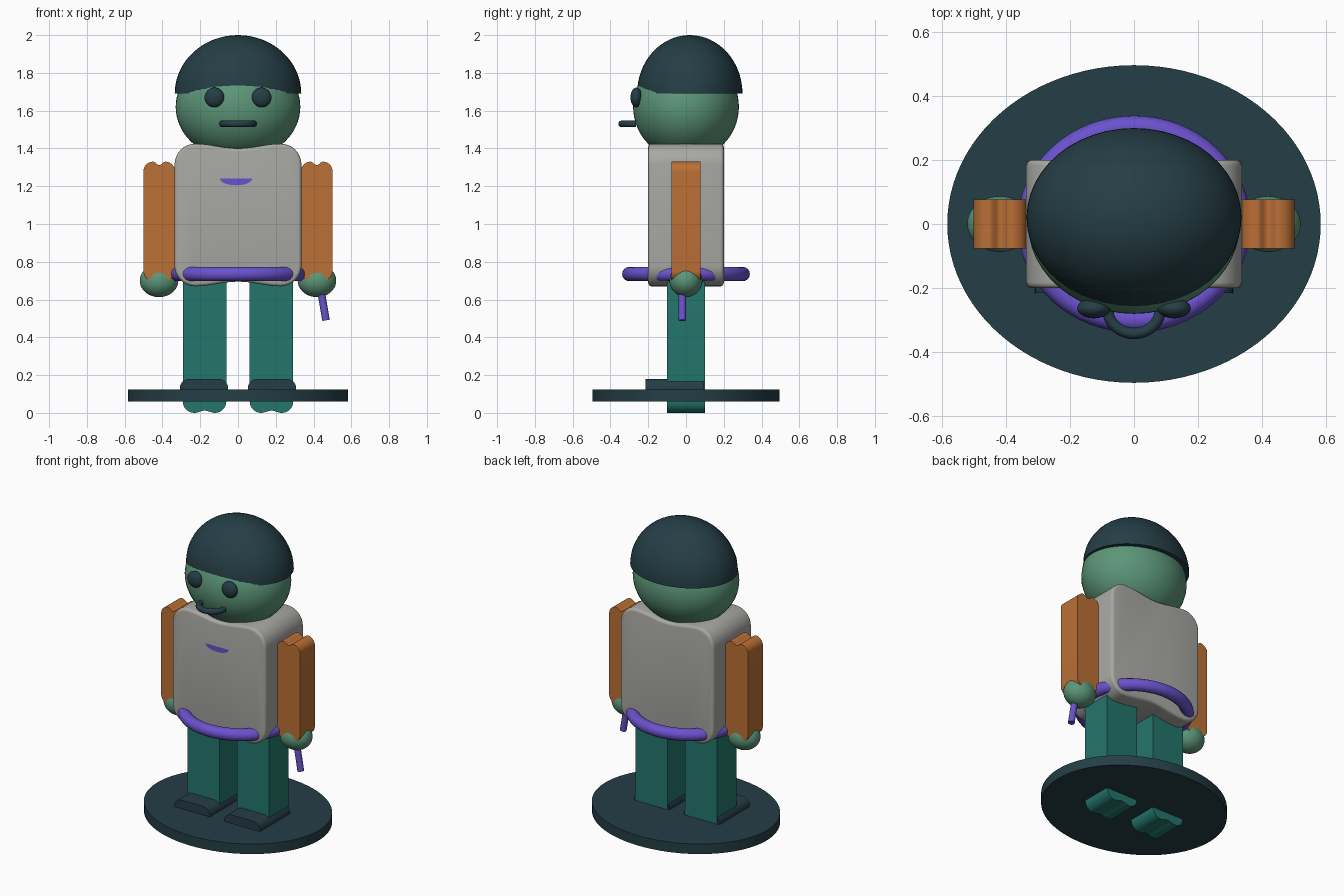
import bpy, bmesh, math
from mathutils import Vector, Matrix

cube = bpy.data.objects.get("Cube")
if cube:
    bpy.data.objects.remove(cube, do_unlink=True)


def material(name, rgb):
    m = bpy.data.materials.new(name)
    m.use_nodes = True
    m.diffuse_color = (*rgb, 1)
    m.node_tree.nodes["Principled BSDF"].inputs["Base Color"].default_value = (*rgb, 1)
    return m


DARK = material("dark slate", (.018, .048, .061))
SKIN = material("green skin", (.107, .305, .19))
SHIRT = material("grey shirt", (.39, .39, .37))
SLEEVE = material("orange sleeve", (.50, .16, .036))
TROUSER = material("teal trousers", (.017, .18, .15))
PURPLE = material("purple trim", (.144, .084, .61))


def finish(name, bm, mat):
    """Turn a bmesh into a smooth shaded object with sharp edges kept."""
    bmesh.ops.recalc_face_normals(bm, faces=bm.faces)
    me = bpy.data.meshes.new(name)
    bm.to_mesh(me)
    bm.free()
    me.materials.append(mat)
    ob = bpy.data.objects.new(name, me)
    bpy.context.collection.objects.link(ob)
    bpy.ops.object.select_all(action='DESELECT')
    ob.select_set(True)
    bpy.context.view_layer.objects.active = ob
    bpy.ops.object.shade_smooth_by_angle(angle=math.radians(35))
    return ob


def ellipsoid(name, mat, centre, radii, dome=False):
    bm = bmesh.new()
    bmesh.ops.create_uvsphere(bm, u_segments=48, v_segments=32, radius=1)
    if dome:
        cut = bmesh.ops.bisect_plane(bm, geom=bm.verts[:] + bm.edges[:] + bm.faces[:],
                                     plane_co=(0, 0, 0), plane_no=(0, 0, 1), clear_inner=True)
        bmesh.ops.holes_fill(bm, edges=[e for e in bm.edges if e.is_boundary])
    bmesh.ops.transform(bm, verts=bm.verts,
                        matrix=Matrix.Translation(centre) @ Matrix.Diagonal((*radii, 1)))
    return finish(name, bm, mat)


def cylinder(name, mat, start, end, rx, ry, sides):
    a, b = Vector(start), Vector(end)
    bm = bmesh.new()
    bmesh.ops.create_cone(bm, cap_ends=True, segments=sides, radius1=1, radius2=1,
                          depth=(b - a).length)
    turn = (b - a).to_track_quat('Z', 'Y').to_matrix().to_4x4()
    bmesh.ops.transform(bm, verts=bm.verts, matrix=Matrix.Translation((a + b) / 2) @ turn
                        @ Matrix.Diagonal((rx, ry, 1, 1)))
    return finish(name, bm, mat)


def ring(name, mat, centre, rx, ry, tube, start=0, sweep=math.tau, steps=64):
    """Round tube swept along an ellipse, or along part of one."""
    bm = bmesh.new()
    closed = sweep >= math.tau
    loops = []
    for i in range(steps if closed else steps + 1):
        a = start + sweep * i / steps
        loop = []
        for j in range(16):
            b = math.tau * j / 16
            out = tube * math.cos(b)
            loop.append(bm.verts.new(Vector(centre) + Vector((
                (rx + out) * math.cos(a), (ry + out) * math.sin(a), tube * math.sin(b)))))
        loops.append(loop)
    pairs = list(zip(loops, loops[1:])) + ([(loops[-1], loops[0])] if closed else [])
    for p, q in pairs:
        for j in range(16):
            k = (j + 1) % 16
            bm.faces.new((p[j], p[k], q[k], q[j]))
    if not closed:
        bm.faces.new(loops[0])
        bm.faces.new(loops[-1])
    return finish(name, bm, mat)


def slab(name, mat, x, y, z, radius, dip=0, bevel=0):
    """Rounded front outline, dipped mid top and bottom, extruded from front to back."""
    cx, cz = sum(x) / 2, sum(z) / 2
    hw, hh = (x[1] - x[0]) / 2, (z[1] - z[0]) / 2
    inner = hw - radius
    half = []
    for i in range(9):
        a = math.pi / 2 * i / 8
        half.append((inner + radius * math.cos(a), hh - radius + radius * math.sin(a)))
    for i in range(1, 12):
        t = i / 12
        half.append((inner * (1 - 2 * t), hh - dip * (1 - math.cos(math.tau * t)) / 2))
    for i in range(9):
        a = math.pi / 2 * (1 + i / 8)
        half.append((-inner + radius * math.cos(a), hh - radius + radius * math.sin(a)))
    outline = half + [(-px, -pz) for px, pz in half]
    bm = bmesh.new()
    face = bm.faces.new([bm.verts.new((cx + px, y[0], cz + pz)) for px, pz in outline])
    new = bmesh.ops.extrude_face_region(bm, geom=[face])["geom"]
    bmesh.ops.translate(bm, verts=[v for v in new if isinstance(v, bmesh.types.BMVert)],
                        vec=(0, y[1] - y[0], 0))
    if bevel:
        rim = [e for e in bm.edges if abs(e.verts[0].co.y - e.verts[1].co.y) < 1e-5]
        bmesh.ops.bevel(bm, geom=rim, offset=bevel, segments=4, profile=.5, affect='EDGES')
    return finish(name, bm, mat)


# Stand
cylinder("stand", DARK, (0, 0, .06), (0, 0, .125), .582, .495, 96)

# Body
slab("torso", SHIRT, (-.336, .336), (-.2, .2), (.67, 1.425), .11, dip=.025, bevel=.018)
ring("belt", PURPLE, (0, 0, .735), .325, .3, .038)

# Small half round badge on the chest
bm = bmesh.new()
arc = [math.pi + math.pi * i / 16 for i in range(17)]
bm.faces.new([bm.verts.new((-.01 + .085 * math.cos(a), -.2015, 1.24 + .035 * math.sin(a)))
              for a in arc])
finish("chest_badge", bm, PURPLE)

# Head
ellipsoid("head", SKIN, (0, 0, 1.62), (.33, .28, .28))
ellipsoid("cap", DARK, (0, .02, 1.69), (.335, .279, .31), dome=True)
ring("mouth", DARK, (0, -.265, 1.53), .082, .076, .0175, math.pi, math.pi, 24)

# Paired parts
for side, s in (("left", 1), ("right", -1)):
    def span(a, b):
        return tuple(sorted((s * a, s * b)))
    ellipsoid(side + "_eye", DARK, (s * .125, -.263, 1.67), (.052, .031, .052))
    slab(side + "_arm", SLEEVE, span(.334, .5), (-.076, .076), (.7, 1.33), .05, dip=.018)
    ellipsoid(side + "_hand", SKIN, (s * .418, 0, .70), (.102, .087, .087))
    slab(side + "_leg", TROUSER, span(.062, .292), (-.1, .1), (0, .8), .06, dip=.012)
    slab(side + "_boot", DARK, span(.052, .308), (-.215, .095), (.07, .18), .05)

# Stick held in the left hand
cylinder("stick", PURPLE, (.43, -.02, .70), (.466, -.02, .49), .02, .02, 24)
